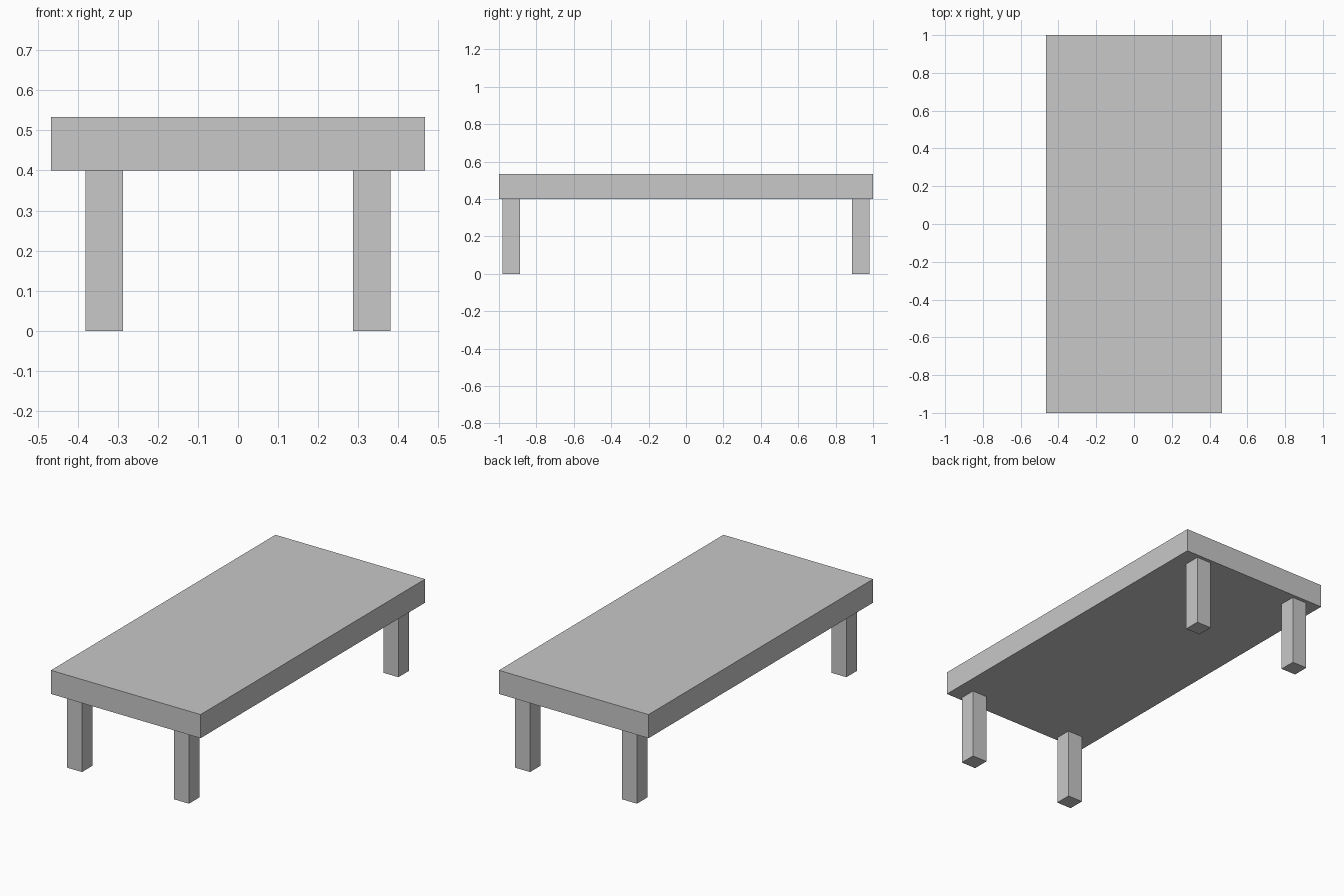
import bpy

cube = bpy.data.objects.get("Cube")
if cube:
    bpy.data.objects.remove(cube, do_unlink=True)

# Single plain grey finish
GREY = (0.58, 0.58, 0.58, 1)
grey = bpy.data.materials.new("plain grey")
grey.use_nodes = True
grey.diffuse_color = GREY
grey.node_tree.nodes["Principled BSDF"].inputs["Base Color"].default_value = GREY


def box(name, center, size):
    bpy.ops.mesh.primitive_cube_add(size=1, location=center)
    obj = bpy.context.object
    obj.name = name
    obj.scale = size
    bpy.ops.object.transform_apply(location=False, rotation=False, scale=True)
    obj.data.materials.append(grey)
    return obj


LEG_HEIGHT = 0.4
LEG_WIDTH = 0.0933
TOP_THICKNESS = 0.1333

# Thick slab top
box("table_top", (0, 0, LEG_HEIGHT + TOP_THICKNESS / 2), (0.9333, 2, TOP_THICKNESS))

# Four square legs, set in from the corners
for end, y in (("front", -0.9333), ("back", 0.9333)):
    for side, x in (("right", -0.3333), ("left", 0.3333)):
        box(f"{end}_{side}_leg", (x, y, LEG_HEIGHT / 2),
            (LEG_WIDTH, LEG_WIDTH, LEG_HEIGHT))
